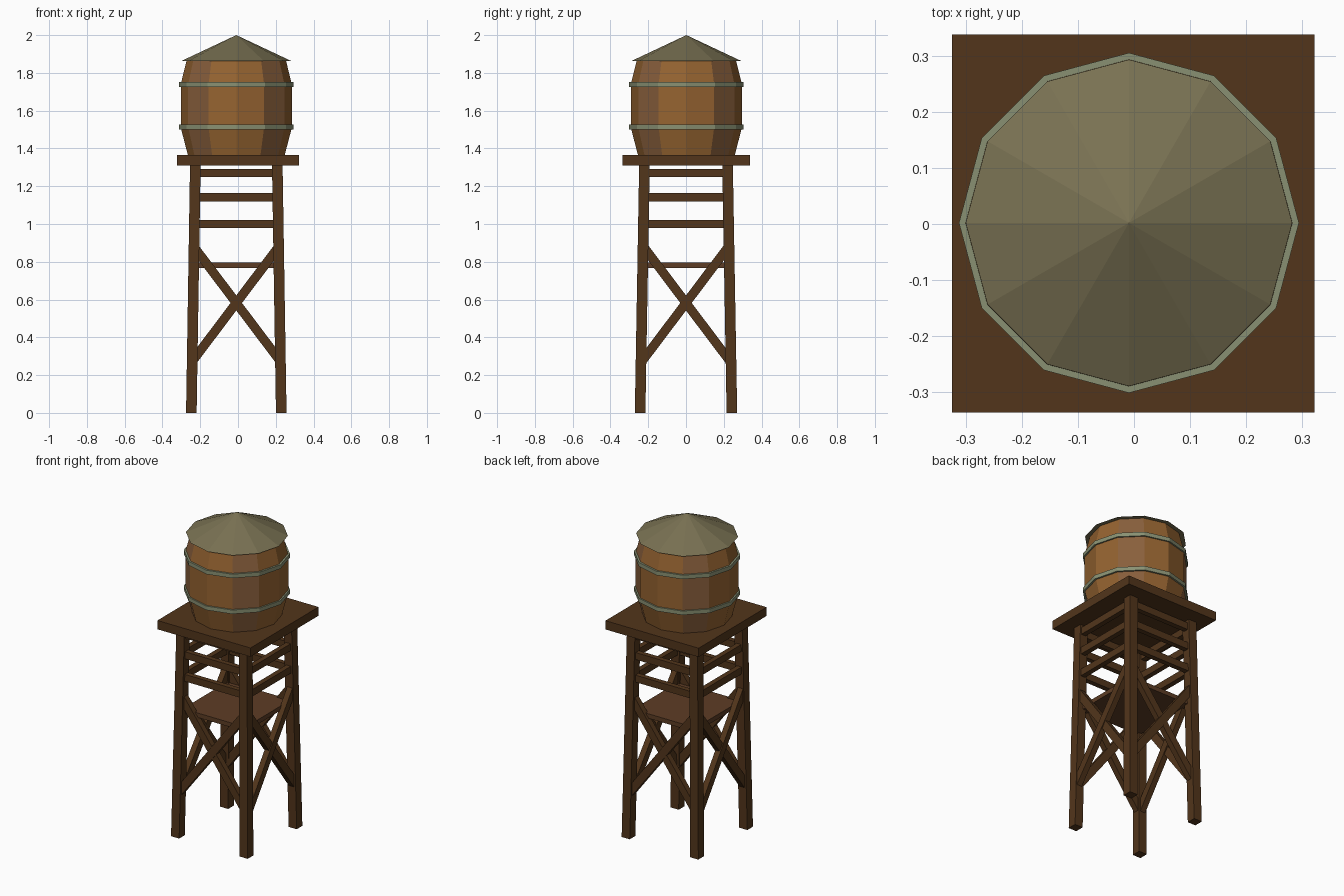
import bpy, bmesh, math
from mathutils import Vector

if "Cube" in bpy.data.objects:
    bpy.data.objects.remove(bpy.data.objects["Cube"])

def mat(name, rgb):
    m = bpy.data.materials.new(name)
    m.diffuse_color = (*rgb, 1)
    m.use_nodes = True
    m.node_tree.nodes["Principled BSDF"].inputs["Base Color"].default_value = m.diffuse_color
    return m

DARK = mat("dark_wood", (0.085, 0.036, 0.011))
RED = mat("red_wood", (0.11, 0.046, 0.018))
OAK = mat("oak", (0.30, 0.125, 0.03))
OAK2 = mat("red_oak", (0.25, 0.115, 0.045))
ROOF = mat("roof_grey", (0.19, 0.165, 0.085))
METAL = mat("hoop_metal", (0.25, 0.28, 0.17))
CX, CY = -0.009, 0.002     # tank centre

def finish(name, bm, *mats):
    bmesh.ops.recalc_face_normals(bm, faces=bm.faces)
    me = bpy.data.meshes.new(name)
    bm.to_mesh(me)
    bm.free()
    ob = bpy.data.objects.new(name, me)
    for m in mats:
        me.materials.append(m)
    bpy.context.collection.objects.link(ob)
    return ob

def prism(name, ring_a, ring_b, m):
    """Solid between two matching polygons."""
    bm = bmesh.new()
    a = [bm.verts.new(p) for p in ring_a]
    b = [bm.verts.new(p) for p in ring_b]
    bm.faces.new(a)
    bm.faces.new(b)
    n = len(a)
    for i in range(n):
        bm.faces.new((a[i], a[(i+1) % n], b[(i+1) % n], b[i]))
    return finish(name, bm, m)

def rect(c, u, v):
    c, u, v = Vector(c), Vector(u), Vector(v)
    return [c-u-v, c+u-v, c+u+v, c-u+v]

def slab(name, x0, x1, y0, y1, z0, z1, m):
    c = ((x0+x1)/2, (y0+y1)/2)
    u, v = ((x1-x0)/2, 0, 0), (0, (y1-y0)/2, 0)
    return prism(name, rect((*c, z0), u, v), rect((*c, z1), u, v), m)

def lathe(name, profile, mats, closed=False, n=12, pick=lambda i: 0):
    """Twelve-sided turned shape from (radius, z) points."""
    bm = bmesh.new()
    rings = []
    for r, z in profile:
        if r == 0:
            rings.append([bm.verts.new((CX, CY, z))] * n)
        else:
            rings.append([bm.verts.new((CX + r*math.cos(2*math.pi*i/n),
                                        CY + r*math.sin(2*math.pi*i/n), z)) for i in range(n)])
    pairs = list(zip(rings, rings[1:]))
    if closed:
        pairs.append((rings[-1], rings[0]))
    for a, b in pairs:
        for i in range(n):
            j = (i+1) % n
            vs = list(dict.fromkeys((a[i], a[j], b[j], b[i])))
            bm.faces.new(vs).material_index = pick(i)
    return finish(name, bm, *mats)

# Tank, hoops and roof
lathe("tank", [(0, 1.36), (0.255, 1.36), (0.294, 1.51), (0.294, 1.74), (0.263, 1.865), (0, 1.865)],
      (OAK, OAK2), pick=lambda i: 1 if i % 3 == 1 else 0)
for k, z in (("lower", 1.501), ("upper", 1.726)):
    lathe(k + "_hoop", [(0.285, z), (0.303, z), (0.303, z+0.025), (0.285, z+0.025)], (METAL,), closed=True)
lathe("roof", [(0, 1.863), (0.291, 1.863), (0, 2.0)], (ROOF,))

# Platforms
slab("top_platform", -0.324, 0.322, -0.336, 0.338, 1.31, 1.365, DARK)
slab("inner_platform", -0.225, 0.21, -0.225, 0.225, 0.768, 0.796, RED)

# Splayed legs
for sx in (-1, 1):
    for sy in (-1, 1):
        u, v = (0.028, 0, 0), (0, 0.028, 0)
        prism(("front" if sy < 0 else "back") + ("_left" if sx < 0 else "_right") + "_leg",
              rect((CX + sx*0.238, sy*0.243, 0), u, v),
              rect((CX + sx*0.217, sy*0.220, 1.312), u, v), DARK)

# Rails and cross braces on all four sides
for i, side in enumerate(("front", "right", "back", "left")):
    ang = i * math.pi / 2
    def place(x, out, z):
        c, s = math.cos(ang), math.sin(ang)
        return Vector((CX/1.0 + x*c + out*s, x*s - out*c, z))
    def bar(name, p, q, half_h, depth, m):
        """Bar with vertical ends from p to q, each (along, out, z)."""
        rings = []
        for x, o, z in (p, q):
            rings.append([place(x, o-depth, z-half_h), place(x, o+depth, z-half_h),
                          place(x, o+depth, z+half_h), place(x, o-depth, z+half_h)])
        prism(side + name, rings[0], rings[1], m)
    for k, z in enumerate((1.0, 1.142, 1.27)):
        bar(f"_rail_{k+1}", (-0.21, 0.222, z), (0.21, 0.222, z), 0.022, 0.016, DARK)
    for k, s in (("a", 1), ("b", -1)):
        o = 0.003 * s
        bar("_brace_" + k, (-0.215*s, 0.235+o, 0.297), (0.215*s, 0.226+o, 0.867), 0.04, 0.018, DARK)
